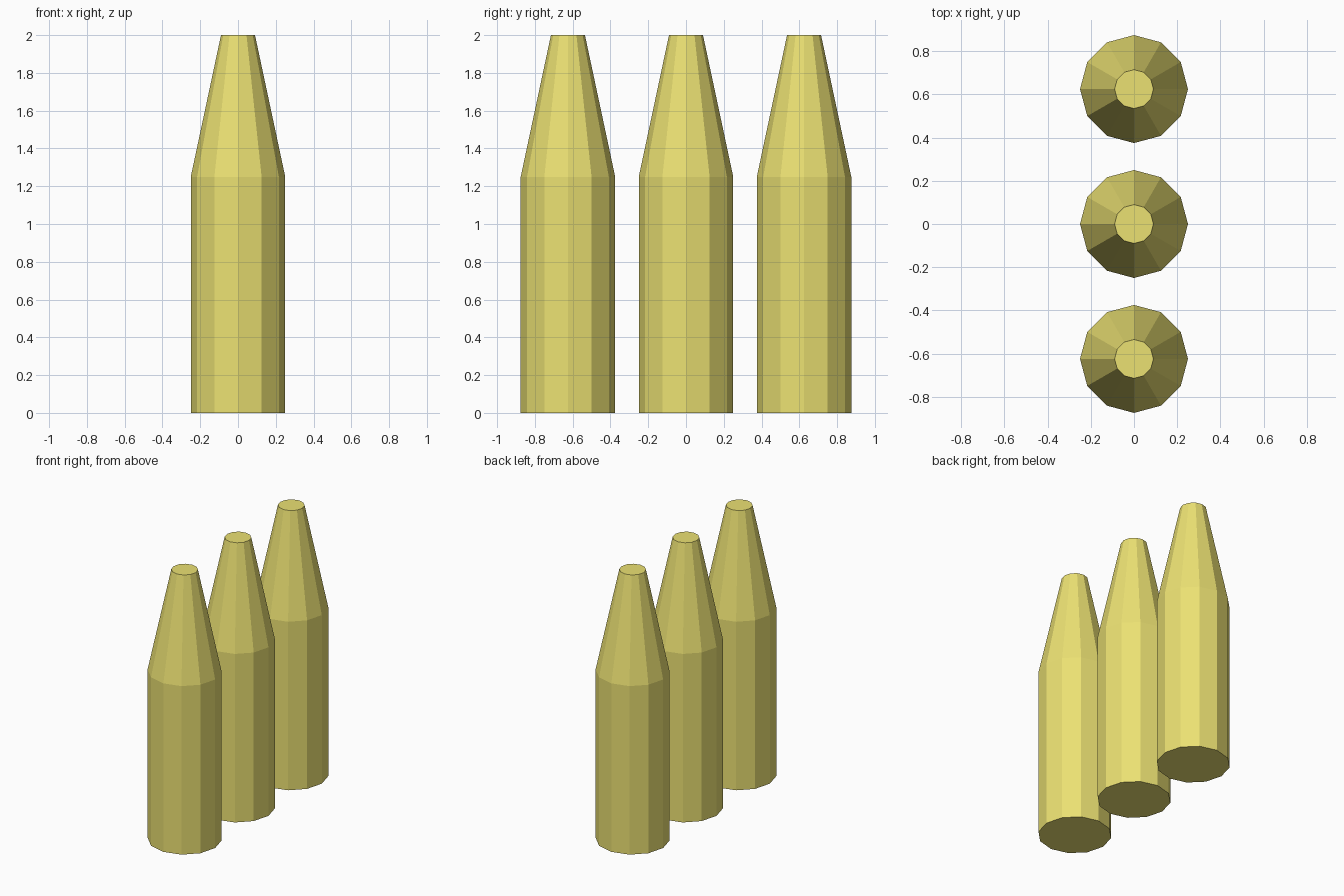
import bpy, bmesh
from math import cos, sin, tau

if "Cube" in bpy.data.objects:
    bpy.data.objects.remove(bpy.data.objects["Cube"])

SIDES = 12
PROFILE = [(0.25, 0.0), (0.25, 1.25), (0.09, 2.0)]  # radius, height
SPACING = 0.625

mat = bpy.data.materials.new("yellow")
mat.diffuse_color = (0.83, 0.75, 0.17, 1)
mat.use_nodes = True
mat.node_tree.nodes["Principled BSDF"].inputs["Base Color"].default_value = mat.diffuse_color

# Faceted round: straight body, tapered nose, flat caps
bm = bmesh.new()
rings = [[bm.verts.new((r * cos(tau * i / SIDES), r * sin(tau * i / SIDES), z))
          for i in range(SIDES)] for r, z in PROFILE]
for low, high in zip(rings, rings[1:]):
    for i in range(SIDES):
        j = (i + 1) % SIDES
        bm.faces.new((low[i], low[j], high[j], high[i]))
bm.faces.new(rings[0][::-1])
bm.faces.new(rings[-1])
mesh = bpy.data.meshes.new("bullet")
bm.to_mesh(mesh)
bm.free()
mesh.materials.append(mat)

# Row of three sharing one mesh
for name, k in (("bullet_front", -1), ("bullet_middle", 0), ("bullet_back", 1)):
    obj = bpy.data.objects.new(name, mesh)
    obj.location.y = k * SPACING
    bpy.context.collection.objects.link(obj)
